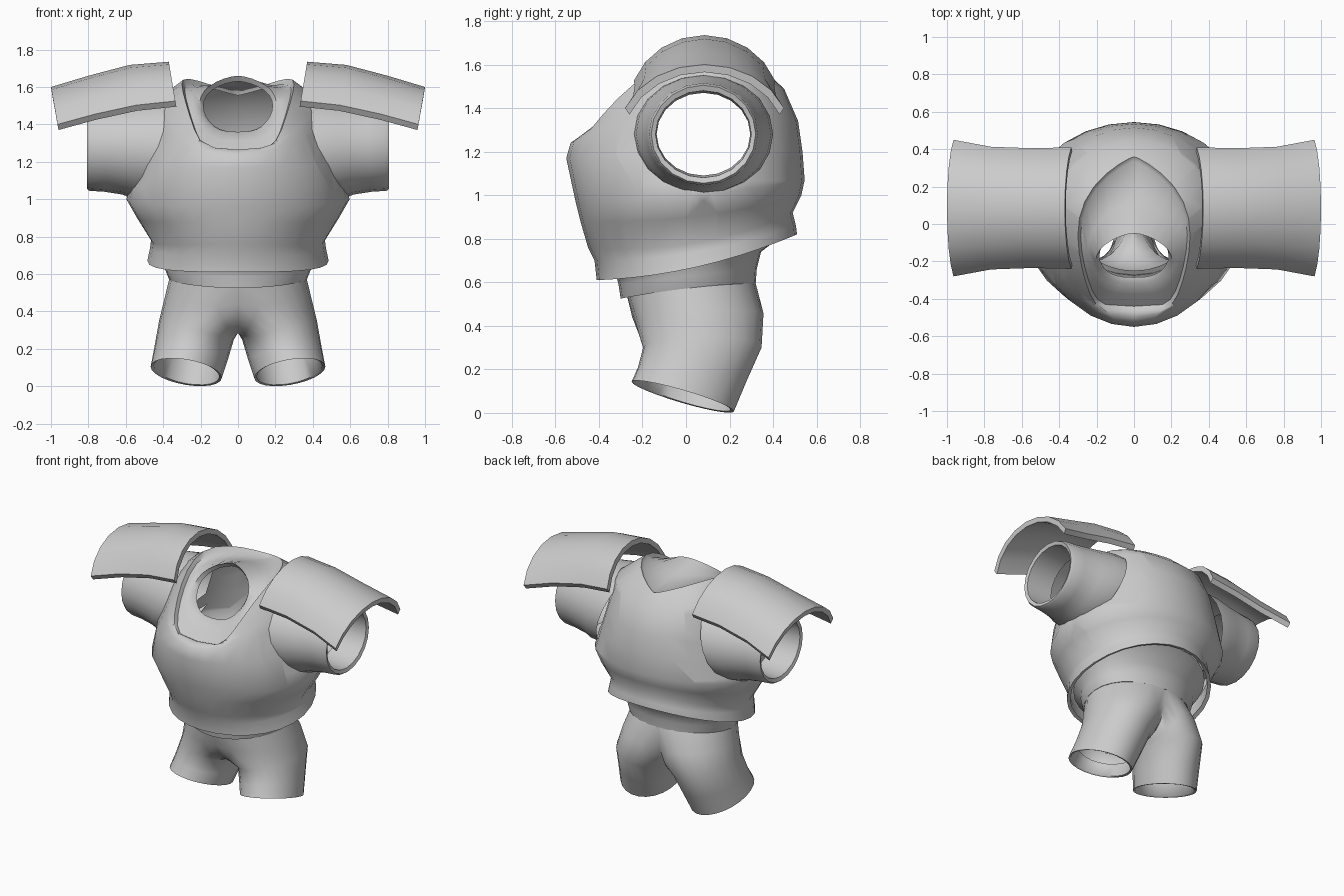
import bpy, bmesh, math
from mathutils import Vector

cube = bpy.data.objects.get("Cube")
if cube:
    bpy.data.objects.remove(cube)

grey = bpy.data.materials.new("plain_grey")
grey.use_nodes = True
colour = (0.6, 0.6, 0.6, 1)
grey.diffuse_color = colour
grey.node_tree.nodes["Principled BSDF"].inputs["Base Color"].default_value = colour


def finish(bm, name, angle=40, mirror=False):
    """Turn a bmesh into a smooth-shaded object, mirrored in x if asked."""
    if mirror:
        half = bm.copy()
        bmesh.ops.scale(half, vec=(-1, 1, 1), verts=half.verts)
        bmesh.ops.reverse_faces(half, faces=half.faces)
        temp = bpy.data.meshes.new("temp")
        half.to_mesh(temp)
        half.free()
        bm.from_mesh(temp)
        bpy.data.meshes.remove(temp)
        bmesh.ops.remove_doubles(bm, verts=bm.verts, dist=0.001)
    mesh = bpy.data.meshes.new(name)
    bm.to_mesh(mesh)
    bm.free()
    mesh.materials.append(grey)
    obj = bpy.data.objects.new(name, mesh)
    bpy.context.collection.objects.link(obj)
    bpy.ops.object.select_all(action='DESELECT')
    obj.select_set(True)
    bpy.context.view_layer.objects.active = obj
    bpy.ops.object.shade_smooth_by_angle(angle=math.radians(angle))


def loft(rings):
    """Skin a list of equally long closed point rings."""
    bm = bmesh.new()
    rows = [[bm.verts.new(p) for p in ring] for ring in rings]
    n = len(rows[0])
    for low, high in zip(rows, rows[1:]):
        for i in range(n):
            j = (i + 1) % n
            bm.faces.new((low[i], low[j], high[j], high[i]))
    return bm


def body_ring(fy, fz, by, bz, half_width, my, mz, boxy=0, n=28):
    """Bent oval through front, back and side points; boxy widens its front."""
    ring = []
    for i in range(n):
        a = math.tau * i / n
        s, t = math.sin(a), -math.cos(a)
        x = half_width * math.copysign(abs(s) ** (1 + boxy * t), s)
        y = my + t * (by - fy) / 2 + t * t * ((by + fy) / 2 - my)
        z = mz + t * (bz - fz) / 2 + t * t * ((bz + fz) / 2 - mz)
        ring.append((x, y, z))
    return ring


# Torso: hem, chest, shoulders, collar step and neck opening
torso = loft([body_ring(*r) for r in (
    (-.39, .62, .485, .825, .46, .05, .68),
    (-.41, .61, .51, .82, .485, .05, .67),
    (-.42, .70, .505, .86, .47, .05, .74),
    (-.45, .76, .49, .92, .465, .04, .78),
    (-.485, .88, .53, 1.0, .54, .035, .9),
    (-.505, .96, .545, 1.07, .597, .03, 1.0),
    (-.55, 1.17, .535, 1.2, .535, .03, 1.2),
    (-.53, 1.24, .515, 1.34, .465, .04, 1.4),
    (-.495, 1.265, .45, 1.49, .425, .04, 1.53, .2),
    (-.465, 1.265, .36, 1.57, .30, -.06, 1.615, .6),
    (-.44, 1.25, .335, 1.555, .285, -.06, 1.585, .6),
    (-.375, 1.31, .12, 1.61, .25, -.15, 1.55, .45),
    (-.315, 1.36, -.05, 1.66, .205, -.2, 1.51, .25),
    (-.285, 1.36, -.03, 1.63, .185, -.17, 1.5, .25))])

# Armholes: cut an octagon in each side of the torso
ARM_Y, ARM_Z = 0.08, 1.28
arm = Vector((0, ARM_Y, ARM_Z))


def side_faces(radius):
    """Torso faces at the sides whose middle is this near the arm's axis."""
    found = []
    for f in torso.faces:
        mid = f.calc_center_median()
        if abs(mid.x) > .3 and (Vector((0, mid.y, mid.z)) - arm).length < radius:
            found.append(f)
    return found


for k in range(8):
    normal = Vector((0, math.cos(k * math.pi / 4), math.sin(k * math.pi / 4)))
    near = side_faces(.36)
    geom = set(near) | {e for f in near for e in f.edges} | {v for f in near for v in f.verts}
    bmesh.ops.bisect_plane(torso, geom=list(geom), dist=1e-5,
                           plane_co=arm + normal * .215, plane_no=normal)
bmesh.ops.delete(torso, geom=side_faces(.225), context='FACES')
finish(torso, "torso", 60)


# Sleeves: tubes with a rounded, turned-in cuff
def sleeve_ring(x, ry, rz, lean, n=20):
    return [(x - lean * rz * math.sin(a), ARM_Y + ry * math.cos(a), ARM_Z + rz * math.sin(a))
            for a in (math.tau * i / n for i in range(n))]


sleeves = loft([sleeve_ring(*r) for r in (
    (.41, .32, .275, .33), (.50, .31, .27, .3), (.58, .285, .255, .15), (.70, .262, .24, .06),
    (.79, .25, .235, .02), (.808, .24, .225, 0), (.80, .22, .2, 0), (.60, .215, .19, 0))])
finish(sleeves, "sleeves", 60, mirror=True)


# Shoulder pads: bent plates, flared at the outer end
def pad_ring(x, top, w, h, drop=0, n=8):
    ring = []
    for i in range(n + 1):
        a = 1.2 * (2 * i / n - 1)
        fall = (1 - math.cos(a)) / (1 - math.cos(1.2))
        ring.append((x - .035 * fall - drop * .15, .085 + w * math.sin(a) / math.sin(1.2),
                     top - h * fall - drop))
    return ring


sections = ((.37, 1.735, .325, .21), (.58, 1.718, .32, .215),
            (.80, 1.66, .328, .205), (1.0, 1.6, .365, .2))
THICK = .035
outer = [pad_ring(*s) for s in sections]
inner = [pad_ring(x, top, w - .02, h - .005, THICK) for x, top, w, h in sections]
loops = [o + i[::-1] for o, i in zip(outer, inner)]
pads = loft(loops)
# Close both ends with strips across the plate thickness
pads.verts.ensure_lookup_table()
size = len(loops[0])
for start in (0, (len(loops) - 1) * size):
    for i in range(size // 2 - 1):
        ids = (i, i + 1, size - 2 - i, size - 1 - i)
        pads.faces.new([pads.verts[start + k] for k in ids])
bmesh.ops.recalc_face_normals(pads, faces=pads.faces)
finish(pads, "shoulder_pads", 40, mirror=True)

# Waistband flaring up to meet the hem
band = loft([body_ring(*r) for r in (
    (-.25, .56, .28, .61, .34, .03, .585),
    (-.30, .525, .32, .595, .37, .03, .575),
    (-.31, .59, .325, .66, .392, .03, .63),
    (-.32, .63, .345, .74, .40, .04, .68),
    (-.37, .66, .47, .835, .44, .05, .74))])
finish(band, "waistband", 50)

# Trousers: each leg runs from half the waist and the centre seam to its hem
N = 24
angles = [math.tau * i / N for i in range(N)]
waist = []
for a in angles:
    c, s = math.cos(a), math.sin(a)
    if c > -1e-6:
        waist.append((.365 * max(c, 0), .02 + .295 * s, .585 + .03 * s))
    else:
        reach = .295 if s > 0 else .295 + .09 * c
        waist.append((0, .02 + reach * math.copysign(abs(s) ** .5, s),
                      .585 + .03 * s - .3 * abs(c) ** .7))


def leg_ring(cx, cy, cz, rx, ry, tilt_x, tilt_y):
    return [(cx + rx * math.cos(a), cy + ry * math.sin(a),
             cz + tilt_x * math.cos(a) + tilt_y * math.sin(a)) for a in angles]


thigh = leg_ring(.222, .075, .30, .2, .272, .05, .0)
# The hip ring rounds the seat
hip = []
for p, q, a in zip(waist, thigh, angles):
    mid = Vector(p).lerp(Vector(q), .5)
    mid.y += .025 * max(0, math.sin(a))
    hip.append(mid)
legs = loft([waist, hip, thigh,
             leg_ring(.25, .03, .18, .195, .25, .04, -.03),
             leg_ring(.277, -.015, .075, .19, .235, .03, -.068),
             leg_ring(.275, -.015, .08, .175, .22, .03, -.066),
             leg_ring(.25, .03, .19, .18, .23, .04, -.03)])
bmesh.ops.reverse_faces(legs, faces=legs.faces)
finish(legs, "trousers", 75, mirror=True)
